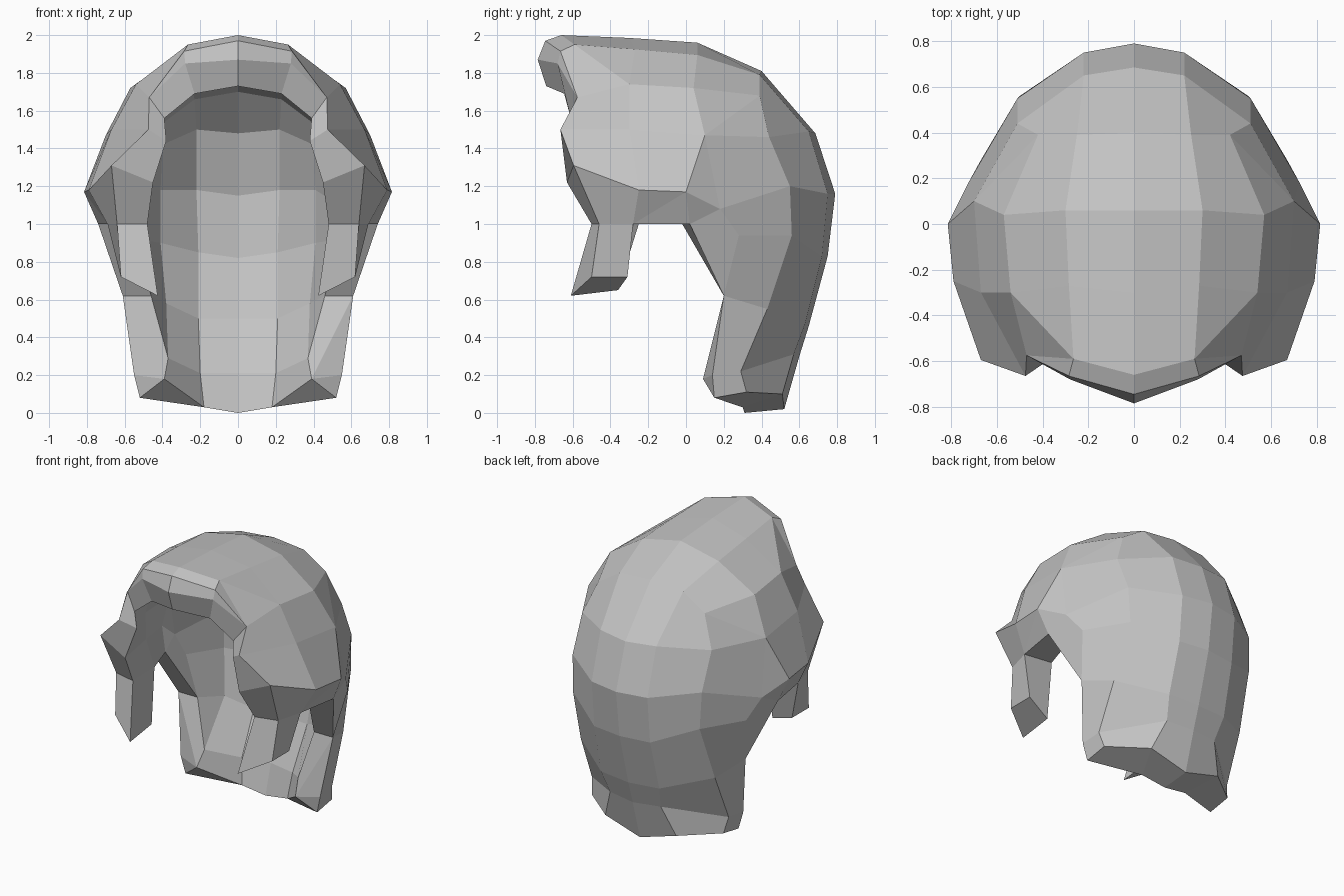
import bpy, bmesh
from mathutils import Vector as V

if "Cube" in bpy.data.objects:
    bpy.data.objects.remove(bpy.data.objects["Cube"])

bm = bmesh.new()


def face(*pts):
    """One face, skipping repeated points, plus its mirror twin."""
    ring = []
    for p in pts:
        p = tuple(p)
        if p not in ring:
            ring.append(p)
    if len(ring) > 2:
        for side in (1, -1):
            bm.faces.new([bm.verts.new(V((x * side, y, z))) for x, y, z in ring])


def strip(a, b):
    """Quads between two point rows of equal length."""
    for i in range(len(a) - 1):
        face(a[i], a[i + 1], b[i + 1], b[i])


def finish(name):
    bmesh.ops.remove_doubles(bm, verts=bm.verts[:], dist=0.0005)
    bmesh.ops.recalc_face_normals(bm, faces=bm.faces[:])
    me = bpy.data.meshes.new(name)
    bm.to_mesh(me)
    bm.clear()
    me.materials.append(grey)
    bpy.context.collection.objects.link(bpy.data.objects.new(name, me))


grey = bpy.data.materials.new("hair grey")
grey.diffuse_color = (0.55, 0.55, 0.55, 1)
grey.use_nodes = True
grey.node_tree.nodes["Principled BSDF"].inputs["Base Color"].default_value = grey.diffuse_color

# Outer locks, each running from the fringe over the crown to the nape
o0 = [(0, y, z) for y, z in (
    (-.785, 1.87), (-.745, 1.97), (-.66, 2), (-.3, 1.985), (.06, 1.96), (.40, 1.81),
    (.685, 1.48), (.79, 1.16), (.75, .83), (.65, .46), (.60, .30), (.52, .02))]
o1 = [(.28, -.68, 1.85), (.285, -.665, 1.915), (.265, -.59, 1.95), (.285, -.27, 1.925),
      (.30, .06, 1.895), (.25, .39, 1.79), (.22, .65, 1.49), (.22, .75, 1.16),
      (.22, .72, .83), (.23, .63, .47), (.20, .57, .31), (.28, .51, .10)]
notch = (.47, -.575, 1.67)
o2 = [notch, notch, notch, (.54, -.30, 1.74),
      (.57, .04, 1.72), (.42, .39, 1.68), (.51, .44, 1.46), (.51, .55, 1.2),
      (.50, .56, .94), (.53, .43, .55), (.54, .29, .22), (.52, .32, .11)]

# Side panel points
temple, side_mid, side_back = (.475, -.665, 1.5), (.67, -.3, 1.5), (.70, .10, 1.47)
cheek, ear, wide = (.67, -.595, 1.31), (.79, -.25, 1.18), (.815, 0, 1.17)
behind_ear, neck_hi, neck = (.725, .18, 1.08), (.67, .28, .94), (.61, .20, .62)
nape_side, nape_corner = (.55, .14, .2), (.52, .15, .08)

strip(o0, o1)
strip(o1[:3], o2[:3])
face(o1[2], o1[3], o2[3])
face(o1[2], o2[3], notch)
strip(o1[3:], o2[3:])
strip(o2[2:5], [temple, side_mid, side_back])
strip([temple, side_mid, side_back], [cheek, ear, wide])
strip(o2[4:], [side_back] * 3 + [behind_ear, neck_hi, neck, nape_side, nape_corner])
face(side_back, wide, behind_ear)

# Inner lining, running the same way
i0 = [(0, y, z) for y, z in (
    (-.74, 1.73), (-.4, 1.82), (0, 1.81), (.36, 1.70), (.54, 1.48), (.63, 1.15),
    (.60, .82), (.50, .5), (.37, .21))]
i1 = [(.23, -.645, 1.69), (.24, -.38, 1.77), (.25, 0, 1.75), (.23, .32, 1.66),
      (.22, .49, 1.5), (.22, .58, 1.18), (.21, .57, .85), (.21, .48, .5), (.2, .33, .21)]
i2 = [(.39, -.61, 1.56), (.42, -.38, 1.6), (.44, 0, 1.58), (.39, .25, 1.54),
      (.40, .32, 1.42), (.41, .42, 1.18), (.41, .43, .9), (.38, .39, .58), (.37, .15, .29)]
in_temple, in_mid, in_back = (.38, -.6, 1.44), (.52, -.3, 1.4), (.56, .03, 1.38)
in_cheek, in_ear, in_wide = (.45, -.63, 1.22), (.53, -.28, 1.2), (.60, 0, 1.17)
in_behind, in_neck_hi, in_neck = (.57, .1, 1.08), (.53, .17, .92), (.46, .2, .62)

strip(i0, i1)
strip(i1, i2)
strip(i2, [in_temple, in_mid] + [in_back] * 3 + [in_behind, in_neck_hi, in_neck, i2[8]])
strip([in_temple, in_mid, in_back], [in_cheek, in_ear, in_wide])
face(in_back, in_wide, in_behind)

# Fringe rim, joining outer and inner
strip([o0[0], o1[0], o2[0], temple, cheek], [i0[0], i1[0], i2[0], in_temple, in_cheek])

# Undercut around the ears
low = [(.64, -.46, 1), (.69, -.28, 1), (.74, .02, 1)]
in_low = [(.48, -.5, 1), (.485, -.25, 1), (.56, -.02, 1)]
strip([cheek, ear], low[:2])
face(ear, wide, low[1])
face(wide, low[2], low[1])
strip([in_cheek, in_ear, in_wide], in_low)
strip(low, in_low)
face(cheek, in_cheek, in_low[0], low[0])
face(wide, behind_ear, low[2])
face(behind_ear, neck_hi, neck, low[2])
face(in_wide, in_behind, in_low[2])
face(in_behind, in_neck_hi, in_neck, in_low[2])
face(low[2], in_low[2], in_neck, neck)

# Nape rim
lip, nape_low, nape_mid = (.39, .09, .18), (.18, .3, .03), (0, .31, 0)
face(neck, in_neck, i2[8], lip)
face(neck, lip, nape_side)
face(nape_side, lip, nape_corner)
face(lip, nape_low, nape_corner)
strip([i2[8], i1[8], i0[8]], [lip, nape_low, nape_mid])
strip([o0[11], o1[11], o2[11]], [nape_mid, nape_low, nape_corner])
finish("hair_shell")

# Sideburns hanging in front of the ears
top = [low[0], low[1], in_low[1], in_low[0]]
tip = [(.62, -.5, .72), (.62, -.31, .72), (.43, -.36, .65), (.425, -.61, .62)]
strip(top + top[:1], tip + tip[:1])
face(*top)
face(*tip)
finish("sideburns")
